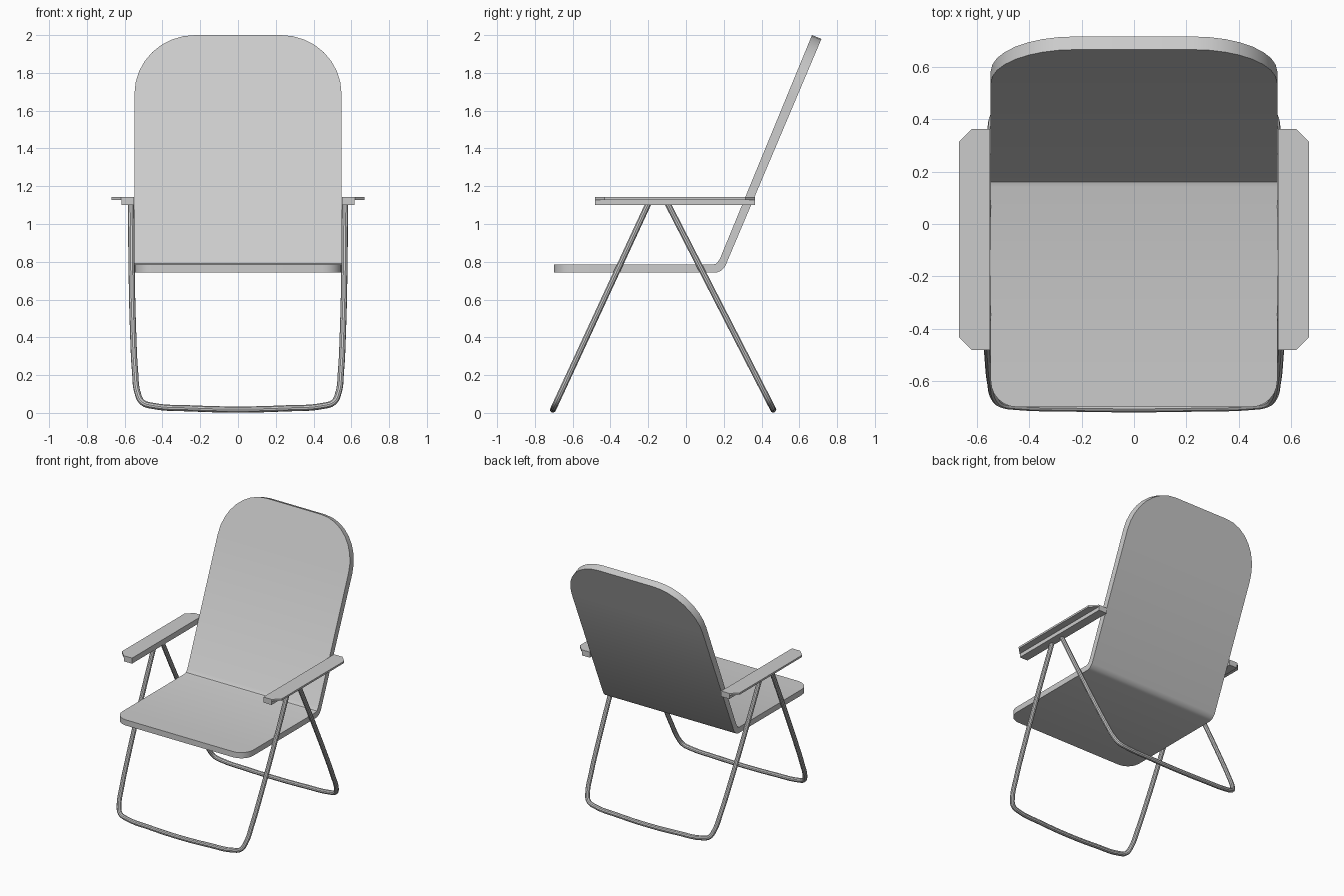
import bpy, bmesh
from math import sin, cos, pi, radians
from mathutils import Vector

if "Cube" in bpy.data.objects:
    bpy.data.objects.remove(bpy.data.objects["Cube"])


def add_mesh(name, bm, smooth=True):
    bmesh.ops.recalc_face_normals(bm, faces=bm.faces)
    mesh = bpy.data.meshes.new(name)
    bm.to_mesh(mesh)
    bm.free()
    obj = bpy.data.objects.new(name, mesh)
    bpy.context.collection.objects.link(obj)
    if smooth:
        shade(obj)
    return obj


def shade(obj):
    bpy.ops.object.select_all(action='DESELECT')
    obj.select_set(True)
    bpy.context.view_layer.objects.active = obj
    bpy.ops.object.shade_smooth_by_angle(angle=radians(30))


def seat_and_back():
    # rows of (half width, upper y/z point, lower y/z point) along the bent slab
    half = 0.548
    rows = []
    r = 0.10
    for i in range(7):                      # rounded front corners
        a = i / 6 * pi / 2
        y = -0.70 + r * (1 - cos(a))
        rows.append((half - r + r * sin(a), (y, 0.785), (y, 0.742)))
    # bend between seat and backrest
    rows.append((half, (0.142, 0.785), (0.160, 0.742)))
    rows.append((half, (0.160, 0.790), (0.185, 0.752)))
    rows.append((half, (0.178, 0.812), (0.207, 0.775)))
    lo, hi = rows[-1][1:]
    up_end, low_end = Vector((0.667, 2.0)), Vector((0.717, 1.98))
    up_start, low_start = Vector(lo), Vector(hi)
    length = (up_end - up_start).length
    rx, rs = 0.32, 0.335
    for i in range(9):                      # rounded top corners
        a = i / 8 * pi / 2
        t = 1 - rs * (1 - sin(a)) / length
        rows.append((half - rx + rx * cos(a),
                     up_start.lerp(up_end, t), low_start.lerp(low_end, t)))
    bm = bmesh.new()
    rings = []
    for w, up, low in rows:
        rings.append([bm.verts.new((x, p[0], p[1])) for x, p in
                      ((-w, up), (w, up), (w, low), (-w, low))])
    for a, b in zip(rings, rings[1:]):
        for k in range(4):
            n = (k + 1) % 4
            bm.faces.new((a[k], a[n], b[n], b[k]))
    bm.faces.new(rings[0])
    bm.faces.new(rings[-1])
    add_mesh("seat_and_back", bm)


def prism(name, outline, z0, z1):
    bm = bmesh.new()
    face = bm.faces.new([bm.verts.new((x, y, z0)) for x, y in outline])
    ext = bmesh.ops.extrude_face_region(bm, geom=[face])
    verts = [v for v in ext["geom"] if isinstance(v, bmesh.types.BMVert)]
    bmesh.ops.translate(bm, verts=verts, vec=(0, 0, z1 - z0))
    add_mesh(name, bm, smooth=False)


def leg(name, y_top, y_floor):
    # bent tube in a leaning plane, mirrored across x = 0
    side = [(0.566, 1.112), (0.563, 0.75), (0.555, 0.42), (0.545, 0.22),
            (0.530, 0.10), (0.505, 0.055), (0.45, 0.037), (0.25, 0.024)]
    path = side + [(0, 0.018)] + [(-x, z) for x, z in reversed(side)]
    curve = bpy.data.curves.new(name, 'CURVE')
    curve.dimensions = '3D'
    curve.bevel_depth = 0.0165
    curve.bevel_resolution = 3
    curve.resolution_u = 5
    curve.use_fill_caps = True
    spline = curve.splines.new('BEZIER')
    spline.bezier_points.add(len(path) - 1)
    for p, (x, z) in zip(spline.bezier_points, path):
        t = (z - 0.018) / (1.10 - 0.018)
        p.co = (x, y_floor + (y_top - y_floor) * t, z)
        p.handle_left_type = p.handle_right_type = 'AUTO'
    obj = bpy.data.objects.new(name, curve)
    bpy.context.collection.objects.link(obj)
    bpy.ops.object.select_all(action='DESELECT')
    obj.select_set(True)
    bpy.context.view_layer.objects.active = obj
    bpy.ops.object.convert(target='MESH')
    shade(bpy.context.object)


seat_and_back()

# armrests: chamfered top plate over a narrower rail
y0, y1, c = -0.482, 0.364, 0.05
for label, s in (("right", 1), ("left", -1)):
    plate = [(0.55, y0), (0.67 - c, y0), (0.67, y0 + c),
             (0.67, y1 - c), (0.67 - c, y1), (0.55, y1)]
    rail = [(0.55, y0), (0.618, y0), (0.618, y1), (0.55, y1)]
    prism(label + "_armrest_plate", [(s * x, y) for x, y in plate], 1.128, 1.142)
    prism(label + "_armrest_rail", [(s * x, y) for x, y in rail], 1.10, 1.128)

leg("front_leg", -0.203, -0.704)
leg("back_leg", -0.093, 0.462)
